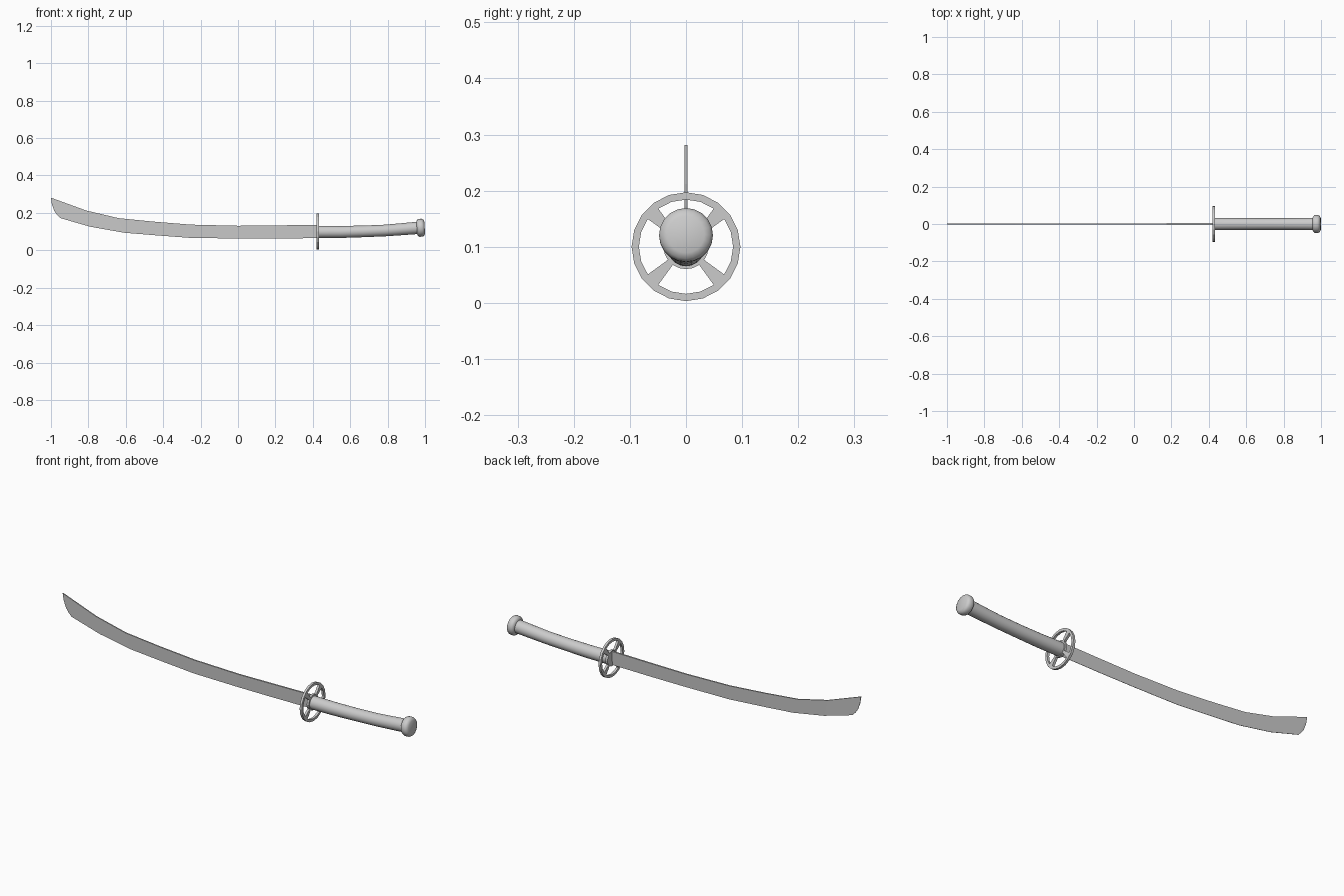
import bpy, bmesh
from math import sin, cos, radians, tau
from mathutils import Vector

if "Cube" in bpy.data.objects:
    bpy.data.objects.remove(bpy.data.objects["Cube"])

SIDES = 20


def finish(name, bm, smooth=None):
    bmesh.ops.recalc_face_normals(bm, faces=bm.faces)
    mesh = bpy.data.meshes.new(name)
    bm.to_mesh(mesh)
    bm.free()
    ob = bpy.data.objects.new(name, mesh)
    bpy.context.collection.objects.link(ob)
    if smooth:
        bpy.ops.object.select_all(action='DESELECT')
        ob.select_set(True)
        bpy.context.view_layer.objects.active = ob
        bpy.ops.object.shade_smooth_by_angle(angle=radians(smooth))
    return ob


def loft(name, rings, smooth):
    """Capped tube through rings of (x, z, radius, upward tilt in degrees)."""
    bm = bmesh.new()
    loops = []
    for x, z, r, tilt in rings:
        t = radians(tilt)
        up = Vector((-sin(t), 0, cos(t)))
        loops.append([bm.verts.new(Vector((x, 0, z)) + up * r * sin(tau * i / SIDES)
                                   + Vector((0, r * cos(tau * i / SIDES), 0)))
                      for i in range(SIDES)])
    for a, b in zip(loops, loops[1:]):
        for i in range(SIDES):
            j = (i + 1) % SIDES
            bm.faces.new((a[i], a[j], b[j], b[i]))
    bm.faces.new(loops[0])
    bm.faces.new(loops[-1])
    return finish(name, bm, smooth)


# Blade: thick spine above, thin cutting edge below, curved tip
spine = [(-1, .281), (-.81, .212), (-.64, .172), (-.45, .153), (-.25, .137),
         (0, .131), (.2, .133), (.425, .136)]
edge = [(-.95, .172), (-.79, .126), (-.61, .094), (-.44, .08), (-.25, .066),
        (0, .063), (.2, .063), (.425, .065)]
tip = [(-.995, .245), (-.982, .21), (-.968, .19)]
bm = bmesh.new()


def blade_side(s):
    top = [bm.verts.new((x, s * (.0038 + .0012 * x), z)) for x, z in spine]
    low = [bm.verts.new((x, s * .0008, z)) for x, z in edge]
    nose = [bm.verts.new((x, s * .001, z)) for x, z in tip]
    for i in range(len(top) - 1):
        bm.faces.new((top[i], top[i + 1], low[i + 1], low[i]))
    bm.faces.new([top[0]] + nose + [low[0]])
    return nose[::-1] + top + low[::-1]


left, right = blade_side(-1), blade_side(1)
# outline order: nose up to the spine, along it, back along the edge
for i in range(len(left)):
    pass_next = (i + 1) % len(left)
    bm.faces.new((left[i], left[pass_next], right[pass_next], right[i]))
finish("blade", bm)

# Guard: hub, four one-segment spokes and a rim on a 20-part disc
bm = bmesh.new()
rings = [[bm.verts.new((.42, r * cos(tau * i / SIDES), .1 + r * sin(tau * i / SIDES)))
          for i in range(SIDES)] for r in (.04, .084, .097)]
bm.faces.new(rings[0])
for k in range(2):
    for i in range(SIDES):
        if k == 1 or i % 5 == 2:
            j = (i + 1) % SIDES
            bm.faces.new((rings[k][i], rings[k][j], rings[k + 1][j], rings[k + 1][i]))
ext = bmesh.ops.extrude_face_region(bm, geom=bm.faces[:], use_keep_orig=True)
bmesh.ops.translate(bm, vec=(.012, 0, 0),
                    verts=[v for v in ext['geom'] if isinstance(v, bmesh.types.BMVert)])
finish("guard", bm)

# Handle: gently curved grip
loft("handle", [(.43, .098, .033, 0), (.55, .098, .032, 1), (.67, .101, .031, 2),
                (.79, .106, .031, 4), (.88, .113, .032, 6), (.965, .12, .033, 7)], 40)

# Pommel: rounded cap following the handle's tilt
loft("pommel", [(.956, .119, .036, 4), (.961, .1195, .044, 4), (.968, .12, .048, 4),
                (.985, .121, .048, 4), (.993, .1215, .043, 4), (.998, .122, .033, 4)], 40)
